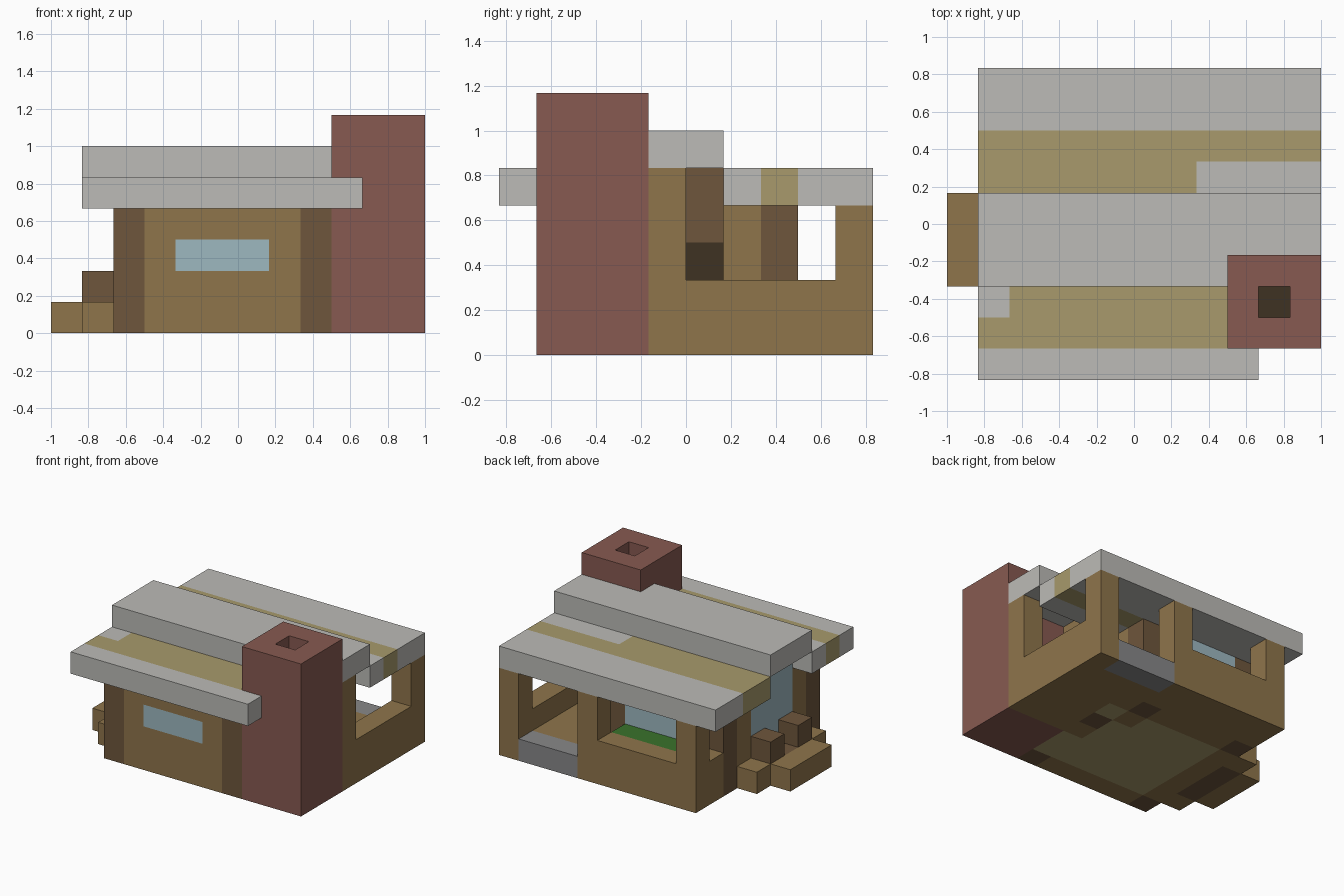
import bpy
import bmesh
from mathutils import Matrix, Vector

if "Cube" in bpy.data.objects:
    bpy.data.objects.remove(bpy.data.objects["Cube"], do_unlink=True)

CELL = 1 / 6  # everything sits on a block grid


def material(name, r, g, b):
    linear = [((c / 255 + 0.055) / 1.055) ** 2.4 for c in (r, g, b)] + [1]
    mat = bpy.data.materials.new(name)
    mat.use_nodes = True
    mat.diffuse_color = linear
    mat.node_tree.nodes["Principled BSDF"].inputs["Base Color"].default_value = linear
    return mat


wood = material("oak wood", 143, 117, 75)
dark = material("dark timber", 110, 86, 60)
sand = material("pale plank", 168, 154, 108)
grey = material("light grey slab", 188, 187, 183)
stone = material("stone grey", 136, 136, 137)
glass = material("pale blue glass", 158, 184, 192)
brick = material("red brick", 135, 90, 81)
coal = material("charcoal", 63, 50, 34)
green = material("leaf green", 57, 114, 43)


def part(name, mat, *boxes):
    """Join blocks given as (x range), (y range), (z range) in grid cells."""
    bm = bmesh.new()
    for spans in boxes:
        low = Vector([s[0] for s in spans])
        high = Vector([s[1] for s in spans])
        place = Matrix.Translation((low + high) / 2 * CELL)
        bmesh.ops.create_cube(bm, size=1, matrix=place @ Matrix.Diagonal((high - low) * CELL).to_4x4())
    mesh = bpy.data.meshes.new(name)
    bm.to_mesh(mesh)
    bm.free()
    mesh.materials.append(mat)
    obj = bpy.data.objects.new(name, mesh)
    bpy.context.collection.objects.link(obj)


def cell(n):
    return (n, n + 1)


WALL, SILL, OPEN, BASE = (0, 4), (0, 2), (2, 4), (0, 1)
EAVE, RIDGE = (4, 5), (5, 6)

# Roof
part("ridge_slab", grey, ((-5, 3), (-2, 1), RIDGE), ((3, 6), (-1, 1), RIDGE))
part("front_eave", grey, ((-5, 4), cell(-5), EAVE))
part("front_roof_patch", grey, (cell(-5), cell(-3), EAVE))
part("front_roof_planks", sand, ((-5, 3), (-4, -3), EAVE), ((-4, 3), cell(-3), EAVE))
part("back_eave", grey, ((-5, 6), (3, 5), EAVE))
part("back_roof_patch", grey, ((2, 6), cell(1), EAVE))
part("back_roof_planks", sand, ((-5, 6), cell(2), EAVE), ((-5, 2), cell(1), EAVE))

# Chimney with an open flue
STACK = (1, 7)
part("chimney", brick,
     ((3, 6), (-4, -1), BASE),
     ((3, 4), (-4, -1), STACK), ((5, 6), (-4, -1), STACK),
     (cell(4), cell(-4), STACK), (cell(4), cell(-2), STACK))
part("flue_ash", coal, (cell(4), cell(-3), (1, 2)))

# Timber posts at the corners of the room
for name, x, y in (("front_left_post", 2, -4), ("front_right_post", -4, -4),
                   ("back_right_post", -4, 2), ("back_left_post", 1, 2)):
    part(name, dark, (cell(x), cell(y), WALL))

# Front wall
F = cell(-4)
part("front_wall", wood,
     ((-3, 2), F, SILL), ((-3, 2), F, cell(3)),
     (cell(-3), F, cell(2)), (cell(1), F, cell(2)))
part("front_window", glass, ((-2, 1), F, cell(2)))

# Entrance side with tall glazing
E = cell(-4)
part("entrance_wall", wood,
     (E, cell(-3), WALL), (E, cell(1), WALL),
     (E, cell(-2), SILL), (E, cell(0), SILL), (E, cell(-1), BASE))
part("entrance_glazing", glass, (E, (-2, 1), (2, 5)), (E, cell(-1), cell(1)))

# Entrance steps and railing blocks
part("steps", wood, (cell(-6), (-2, 1), BASE), (cell(-5), cell(1), BASE), (cell(-5), cell(-3), BASE))
part("landing", dark, (cell(-5), (-2, 1), BASE))
part("railing_blocks", dark, (cell(-5), cell(-2), cell(1)), (cell(-5), cell(0), cell(1)))

# Inner walls between room and veranda
part("inner_back_wall", wood, ((-3, 1), cell(2), SILL))
part("inner_back_window", glass, ((-3, 1), cell(2), OPEN))
part("inner_side_wall", wood, (cell(1), cell(1), WALL), (cell(2), cell(-1), (0, 5)))
part("inner_door", dark, (cell(2), cell(0), (0, 2)), (cell(2), cell(0), (3, 5)))
part("inner_door_panel", coal, (cell(2), cell(0), cell(2)))

# Floors
part("room_floor", sand, ((-3, 2), (-3, 1), BASE), ((-3, 1), cell(1), BASE),
     (cell(2), (-3, -1), BASE), (cell(2), cell(1), BASE))
part("veranda_floor", wood, ((3, 5), (-1, 4), BASE), ((-3, 3), cell(3), BASE), (cell(2), cell(2), BASE))
part("planter", green, ((-3, 1), cell(3), cell(1)))

# Veranda outer walls
B = cell(4)
part("veranda_back_wall", wood,
     ((-3, 1), B, SILL), (cell(-4), B, WALL), (cell(1), B, WALL), (cell(5), B, WALL))
part("veranda_side_wall", wood, (cell(5), (0, 4), SILL), (cell(5), cell(-1), (0, 5)))
part("veranda_low_wall", wood, (cell(-4), cell(3), SILL))
part("porch_step", stone, ((2, 5), B, BASE))
